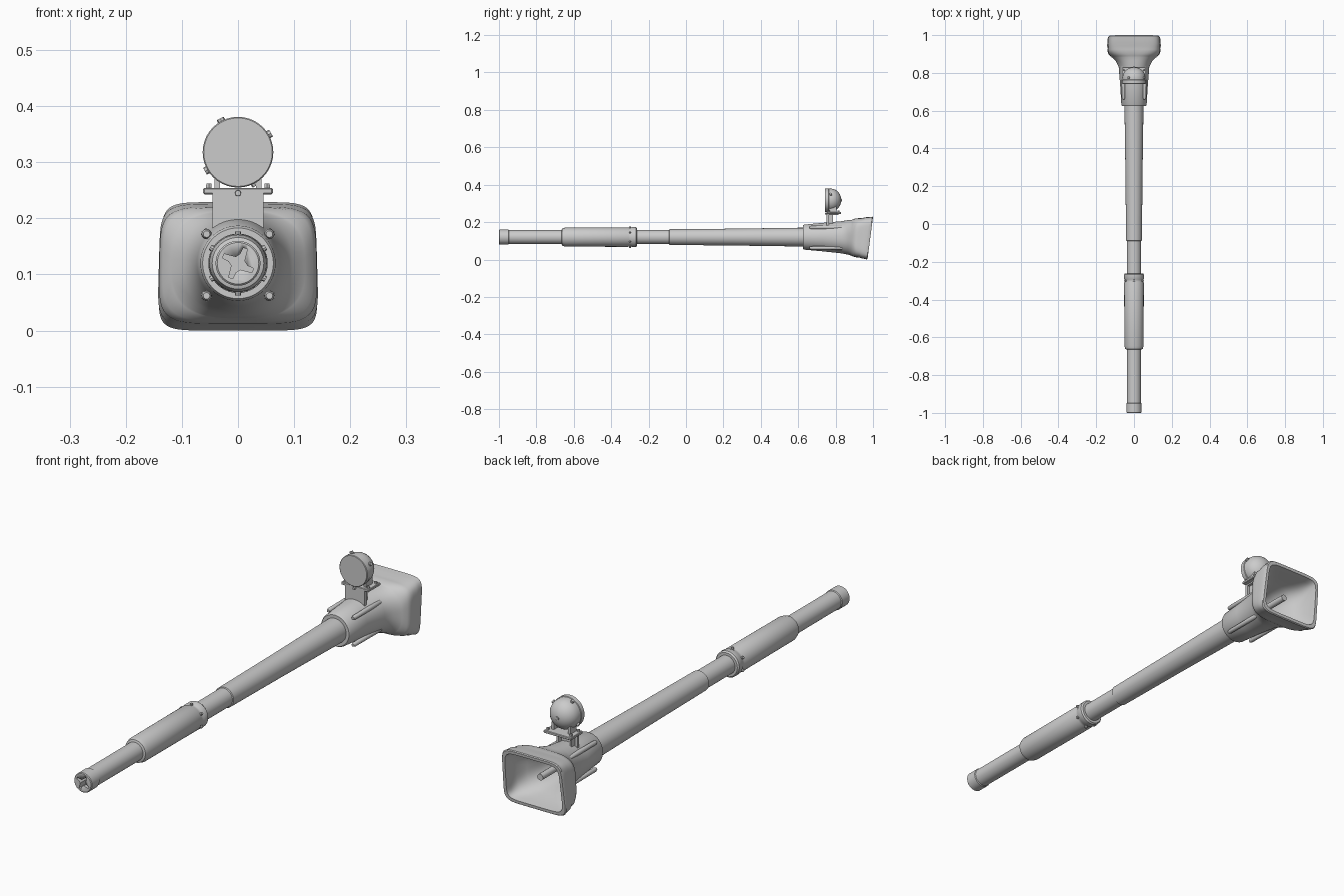
import bpy, bmesh, math
from mathutils import Vector, Matrix

if "Cube" in bpy.data.objects:
    bpy.data.objects.remove(bpy.data.objects["Cube"])

AXIS_Z = 0.12
LAMP_Z = 0.318

grey = bpy.data.materials.new("plain grey")
grey.diffuse_color = (0.6, 0.6, 0.6, 1)
grey.use_nodes = True
grey.node_tree.nodes["Principled BSDF"].inputs["Base Color"].default_value = grey.diffuse_color


def finish(name, bm, angle=35):
    bmesh.ops.recalc_face_normals(bm, faces=bm.faces)
    me = bpy.data.meshes.new(name)
    bm.to_mesh(me)
    bm.free()
    me.materials.append(grey)
    me.shade_smooth()
    me.set_sharp_from_angle(angle=math.radians(angle))
    ob = bpy.data.objects.new(name, me)
    bpy.context.collection.objects.link(ob)
    return ob


def loft(name, rings, angle=35):
    """Skin a list of equal point rings and cap both ends."""
    bm = bmesh.new()
    loops = [[bm.verts.new(p) for p in ring] for ring in rings]
    n = len(loops[0])
    for a, b in zip(loops, loops[1:]):
        for i in range(n):
            j = (i + 1) % n
            bm.faces.new((a[i], a[j], b[j], b[i]))
    bm.faces.new(loops[0])
    bm.faces.new(loops[-1])
    return finish(name, bm, angle)


def lathe(name, profile, x=0, z=AXIS_Z, n=40):
    """Revolve (y, radius) points about a line parallel to y."""
    return loft(name, [[(x + r * math.cos(2 * math.pi * i / n), y,
                         z + r * math.sin(2 * math.pi * i / n)) for i in range(n)]
                       for y, r in profile])


def box(name, lo, hi, bevel=0.0):
    lo, hi = Vector(lo), Vector(hi)
    bm = bmesh.new()
    bmesh.ops.create_cube(bm, size=1, matrix=Matrix.Translation((lo + hi) / 2)
                          @ Matrix.Diagonal((*(hi - lo), 1)))
    if bevel:
        bmesh.ops.bevel(bm, geom=bm.edges[:], offset=bevel, segments=1, affect='EDGES')
    return finish(name, bm)


def peg(name, centre, direction, r, length, n=10):
    bm = bmesh.new()
    rot = Vector(direction).to_track_quat('Z', 'Y').to_matrix().to_4x4()
    bmesh.ops.create_cone(bm, cap_ends=True, segments=n, radius1=r, radius2=r * 0.85,
                          depth=length, matrix=Matrix.Translation(centre) @ rot)
    return finish(name, bm)


# gun tube: muzzle collar, thin tube, stepped tapering jacket
tube = lathe("gun_tube", [(-1, 0.037), (-0.997, 0.040), (-0.95, 0.040), (-0.947, 0.037),
                          (-0.09, 0.038), (-0.088, 0.042), (0.25, 0.045),
                          (0.60, 0.050), (0.66, 0.050)])

# pinwheel recess in the muzzle
star = []
for k in range(4):
    a = math.radians(62 + 90 * k)
    for r, da in ((0.012, -0.75), (0.030, -0.10), (0.029, 0.16), (0.017, 0.25)):
        star.append((r * math.cos(a + da), r * math.sin(a + da)))
cutter = loft("muzzle_cutter", [[(x, y, AXIS_Z + z) for x, z in star] for y in (-1.02, -0.96)])
cutter.hide_render = True
cutter.hide_viewport = True
cutter.display_type = 'WIRE'
cut = tube.modifiers.new("recess", 'BOOLEAN')
cut.operation = 'DIFFERENCE'
cut.solver = 'EXACT'
cut.object = cutter

# fume extractor sleeve with rear clamp bolts
lathe("fume_extractor", [(-0.665, 0.038), (-0.662, 0.046), (-0.645, 0.051), (-0.31, 0.052),
                         (-0.305, 0.050), (-0.295, 0.050), (-0.29, 0.053), (-0.268, 0.053),
                         (-0.262, 0.048), (-0.262, 0.038)])
for k in range(6):
    a = math.radians(30 + 60 * k)
    d = Vector((math.cos(a), 0, math.sin(a)))
    peg("sleeve_bolt", d * 0.053 + Vector((0, -0.30, AXIS_Z)), d, 0.006, 0.008, 8)


# mantlet shell: round neck flaring to an open, rounded rectangular rear
def section(y, hx, lo, hi, power, lean, n=64):
    ring = []
    for i in range(n):
        a = 2 * math.pi * (i + 0.5) / n
        c, s = math.cos(a), math.sin(a)
        x = hx * math.copysign(abs(c) ** (2 / power), c)
        z = (lo + hi) / 2 + (hi - lo) / 2 * math.copysign(abs(s) ** (2 / power), s)
        x *= 1 + 0.25 * lean * (0.12 - z)          # slightly wider at the foot
        ring.append((x, y - lean * 0.13 * (0.229 - z), z))
    return ring


loft("mantlet", [section(*s) for s in (
    (0.625, 0.050, 0.070, 0.170, 2.0, 0), (0.625, 0.063, 0.057, 0.183, 2.0, 0),
    (0.632, 0.067, 0.053, 0.187, 2.0, 0), (0.73, 0.073, 0.044, 0.196, 2.0, 0),
    (0.83, 0.081, 0.033, 0.205, 2.15, 0), (0.865, 0.097, 0.027, 0.211, 2.4, 0.1),
    (0.885, 0.117, 0.022, 0.212, 2.7, 0.2), (0.890, 0.120, 0.022, 0.214, 2.9, 0.3),
    (0.905, 0.134, 0.016, 0.220, 4.0, 0.4), (0.925, 0.140, 0.012, 0.221, 5.0, 0.5),
    (0.942, 0.138, 0.011, 0.222, 5.5, 0.6), (0.960, 0.141, 0.007, 0.226, 6.0, 0.8),
    (0.980, 0.139, 0.004, 0.227, 6.5, 0.9), (0.996, 0.139, 0.000, 0.229, 7.0, 1),
    (1.000, 0.136, 0.003, 0.226, 7.0, 1), (1.000, 0.124, 0.015, 0.214, 7.0, 1),
    (0.975, 0.120, 0.019, 0.210, 7.0, 0.9), (0.930, 0.115, 0.025, 0.206, 4.0, 0.4),
    (0.890, 0.095, 0.035, 0.200, 2.8, 0.1), (0.840, 0.068, 0.050, 0.190, 2.2, 0),
    (0.760, 0.055, 0.065, 0.175, 2.0, 0))], 40)

# rod inside the shell and four guide rods along the neck
lathe("inner_rod", [(0.74, 0.013), (0.94, 0.013)], n=16)
for sx in (-1, 1):
    for sz in (-1, 1):
        lathe("guide_rod", [(0.66, 0.006), (0.67, 0.009), (0.835, 0.010), (0.845, 0.007)],
              sx * 0.056, AXIS_Z - 0.003 + sz * 0.055, 12)

# lamp bracket: bent front sheet, ribs and mounting plate
box("bracket_front", (-0.045, 0.752, 0.165), (0.045, 0.764, 0.243))
for sx in (-1, 1):
    box("bracket_rib", (sx * 0.030 - 0.004, 0.762, 0.18), (sx * 0.030 + 0.004, 0.785, 0.243))
    box("lamp_foot", (sx * 0.037 - 0.005, 0.765, 0.25), (sx * 0.037 + 0.005, 0.805, 0.285))
    for y in (0.765, 0.815):
        peg("plate_bolt", (sx * 0.052, y, 0.257), (0, 0, 1), 0.006, 0.010, 6)
box("bracket_top", (-0.045, 0.752, 0.237), (0.045, 0.815, 0.245))
box("lamp_plate", (-0.062, 0.752, 0.243), (0.062, 0.83, 0.254), 0.002)
peg("plate_pin", (0, 0.750, 0.245), (0, -1, 0), 0.006, 0.012, 8)

# searchlight with flat lens, domed back and rim clips
dome = [(0.775 + 0.055 * math.sin(t), 0.061 * math.cos(t))
        for t in (math.radians(12 * k) for k in range(8))]
lathe("searchlight", [(0.742, 0.061), (0.744, 0.063), (0.762, 0.063), (0.764, 0.061)] + dome,
      z=LAMP_Z)
for deg in (30, 118, 210, 298):
    a = math.radians(deg)
    d = Vector((math.cos(a), 0, math.sin(a)))
    peg("rim_clip", d * 0.061 + Vector((0, 0.774, LAMP_Z)), d, 0.008, 0.014, 8)
peg("lamp_back_knob", (0, 0.829, LAMP_Z), (0, 1, 0), 0.008, 0.008, 10)
